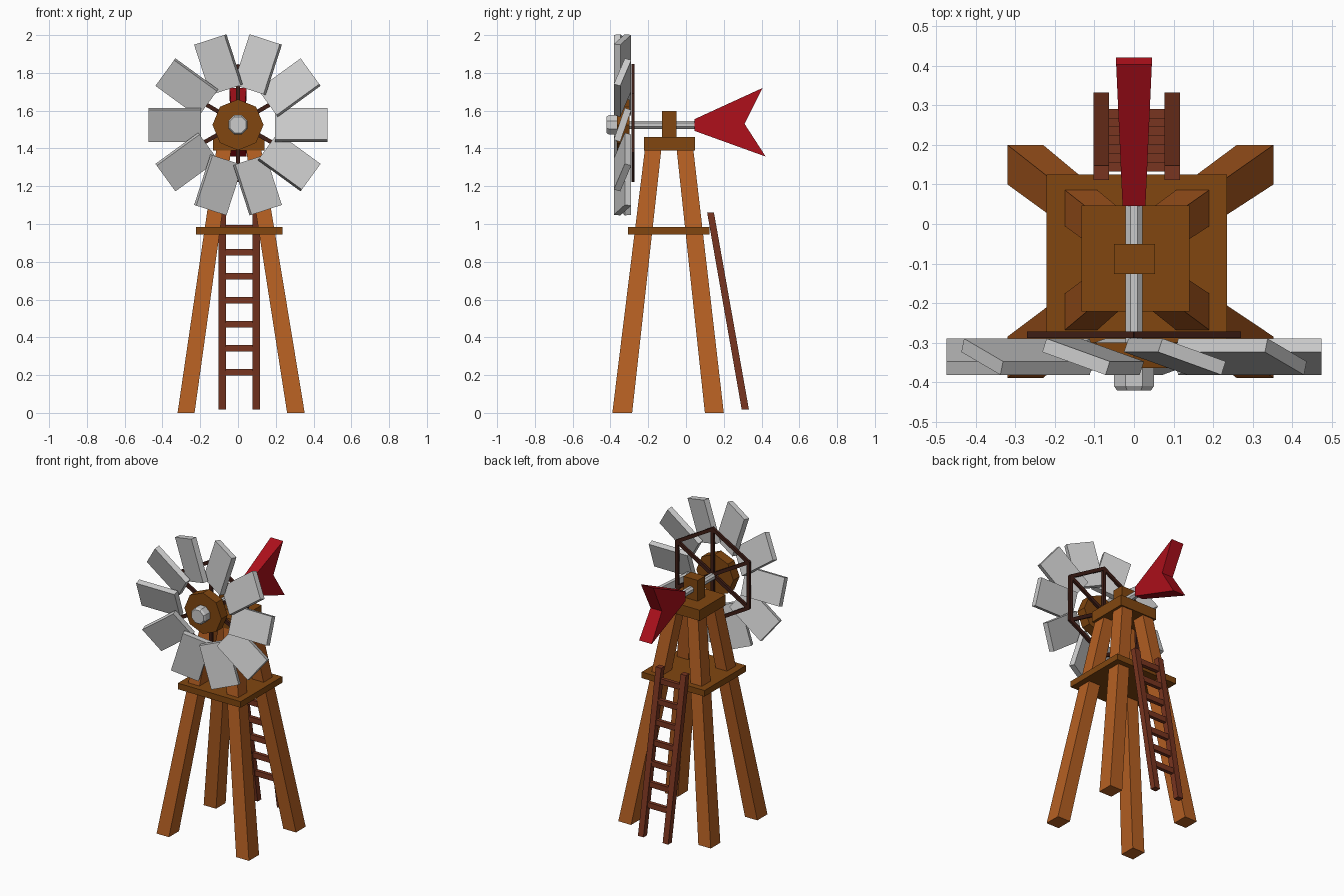
import bpy, bmesh
from math import sin, cos, pi, radians
from mathutils import Matrix, Vector

if "Cube" in bpy.data.objects:
    bpy.data.objects.remove(bpy.data.objects["Cube"])


def material(name, rgb):
    m = bpy.data.materials.new(name)
    m.diffuse_color = (*rgb, 1)
    m.use_nodes = True
    m.node_tree.nodes["Principled BSDF"].inputs["Base Color"].default_value = m.diffuse_color
    return m


ORANGE = material("orange_wood", (0.46, 0.115, 0.016))
BROWN = material("brown_wood", (0.22, 0.062, 0.005))
LADDER = material("ladder_wood", (0.19, 0.035, 0.014))
DARK = material("dark_wood", (0.05, 0.013, 0.008))
RED = material("red_paint", (0.42, 0.005, 0.011))


def finish(name, bm, mat=None):
    bmesh.ops.recalc_face_normals(bm, faces=bm.faces)
    me = bpy.data.meshes.new(name)
    bm.to_mesh(me)
    bm.free()
    ob = bpy.data.objects.new(name, me)
    bpy.context.collection.objects.link(ob)
    if mat:
        me.materials.append(mat)
    return ob


def loft(name, a, b, mat=None):
    """Closed solid between two matching outlines."""
    bm = bmesh.new()
    va = [bm.verts.new(p) for p in a]
    vb = [bm.verts.new(p) for p in b]
    n = len(a)
    bm.faces.new(va)
    bm.faces.new(vb[::-1])
    for i in range(n):
        j = (i + 1) % n
        bm.faces.new((va[i], vb[i], vb[j], va[j]))
    return finish(name, bm, mat)


def rect(x0, x1, y0, y1, z):
    return [(x0, y0, z), (x1, y0, z), (x1, y1, z), (x0, y1, z)]


def box(name, x0, x1, y0, y1, z0, z1, mat=None):
    return loft(name, rect(x0, x1, y0, y1, z0), rect(x0, x1, y0, y1, z1), mat)


AXIS_Z = 1.525


def ring(r, y, n, start=0.0):
    return [(r * cos(start + 2 * pi * i / n), y, AXIS_Z + r * sin(start + 2 * pi * i / n))
            for i in range(n)]


# Four leaning legs
foot_x = {"left": (-0.32, -0.23), "right": (0.26, 0.353)}
head_x = {"left": (-0.114, -0.035), "right": (0.042, 0.122)}
foot_y = {"front": (-0.39, -0.285), "back": (0.10, 0.20)}
head_y = {"front": (-0.217, -0.13), "back": (-0.05, 0.038)}
for s in foot_x:
    for f in foot_y:
        loft(f"{f}_{s}_leg", rect(*foot_x[s], *foot_y[f], 0),
             rect(*head_x[s], *head_y[f], 1.40), ORANGE)

# Platform, cap and bearing block
box("platform", -0.222, 0.235, -0.308, 0.125, 0.945, 0.985, BROWN)
box("tower_cap", -0.133, 0.14, -0.222, 0.047, 1.39, 1.46, BROWN)
box("bearing_block", -0.05, 0.053, -0.127, -0.05, 1.46, 1.597, BROWN)

# Ladder at the back
for s, x0, x1 in (("left", -0.103, -0.063), ("right", 0.077, 0.117)):
    loft(f"ladder_{s}_rail", rect(x0, x1, 0.295, 0.333, 0.018),
         rect(x0, x1, 0.112, 0.148, 1.06), LADDER)
for i in range(7):
    z = 0.215 + 0.127 * i
    y = 0.314 - 0.184 * (z - 0.018) / 1.042
    box(f"ladder_rung_{i + 1}", -0.07, 0.085, y - 0.012, y + 0.012, z - 0.018, z + 0.018, LADDER)

# Shaft, hub and end nut
loft("shaft", ring(0.023, -0.39, 8, pi / 8), ring(0.023, 0.06, 8, pi / 8))
loft("hub", ring(0.135, -0.365, 8), ring(0.135, -0.30, 8), BROWN)
loft("nut_body", ring(0.055, -0.41, 8, pi / 8), ring(0.055, -0.36, 8, pi / 8))
loft("nut_face", ring(0.046, -0.422, 8, pi / 8), ring(0.055, -0.41, 8, pi / 8))

# Ten pitched fan blades
for i in range(10):
    bm = bmesh.new()
    bmesh.ops.create_cube(bm, size=1)
    bm.transform(Matrix.Translation((0, -0.336, AXIS_Z))
                 @ Matrix.Rotation(-i * pi / 5, 4, 'Y')
                 @ Matrix.Translation((0.335, 0, 0))
                 @ Matrix.Rotation(radians(-19), 4, 'X')
                 @ Matrix.Diagonal((0.28, 0.036, 0.178, 1)))
    finish(f"blade_{i + 1}", bm)

# Hexagonal frame with spokes behind the blades
centre = Vector((0, -0.28, 1.535))
corners = [centre + Vector((0.3 * cos(a), 0, 0.3 * sin(a)))
           for a in (radians(30 + 60 * k) for k in range(6))]


def bar(name, a, b, mat, w=0.011, d=0.008):
    u = (b - a).normalized()
    side = u.cross(Vector((0, 1, 0))) * w
    dep = Vector((0, d, 0))
    quad = [side + dep, side - dep, -side - dep, -side + dep]
    loft(name, [a - u * w / 2 + q for q in quad], [b + u * w / 2 + q for q in quad], mat)


for k in range(6):
    bar(f"frame_side_{k + 1}", corners[k], corners[(k + 1) % 6], DARK)
    bar(f"frame_spoke_{k + 1}", centre, corners[k], DARK)

# Tail vane, thicker toward the back
profile = [(0.045, 1.555), (0.405, 1.72), (0.31, 1.53), (0.422, 1.357), (0.045, 1.493)]


def vane_side(s):
    return [(s * (0.029 + 0.045 * (y - 0.045)), y, z) for y, z in profile]


loft("tail_vane", vane_side(-1), vane_side(1), RED)
